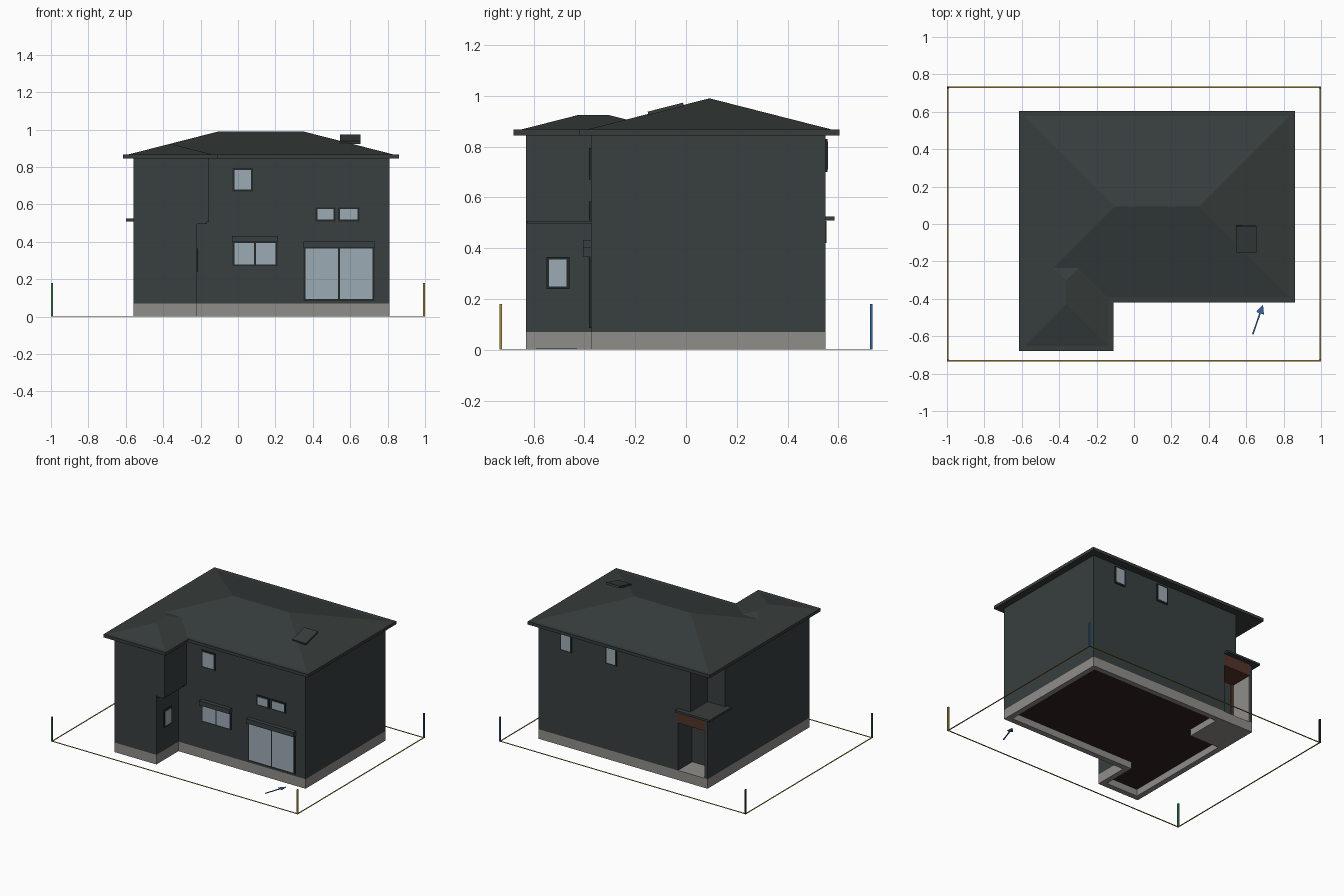
import bpy, bmesh, math
from mathutils import Vector, Matrix

cube = bpy.data.objects.get("Cube")
if cube:
    bpy.data.objects.remove(cube)


def material(name, r, g, b):
    m = bpy.data.materials.new(name)
    m.use_nodes = True
    m.diffuse_color = (r, g, b, 1)
    m.node_tree.nodes["Principled BSDF"].inputs["Base Color"].default_value = (r, g, b, 1)
    return m


WALL = material("slate_wall", .040, .050, .050)
ROOF = material("slate_roof", .038, .047, .046)
STONE = material("grey_concrete", .28, .27, .25)
GLASS = material("pale_glass", .33, .41, .46)
TIMBER = material("brown_timber", .085, .035, .022)
FLOOR = material("dark_brown_floor", .030, .017, .014)
GREEN = material("green", .04, .25, .09)
GOLD = material("gold", .40, .27, .04)
BLUE = material("blue", .03, .13, .38)
BLACK = material("charcoal", .018, .021, .021)


def finish(name, bm, *mats):
    bmesh.ops.recalc_face_normals(bm, faces=bm.faces)
    mesh = bpy.data.meshes.new(name)
    bm.to_mesh(mesh)
    bm.free()
    for m in mats:
        mesh.materials.append(m)
    ob = bpy.data.objects.new(name, mesh)
    bpy.context.collection.objects.link(ob)
    return ob


def box(name, x0, x1, y0, y1, z0, z1, mat):
    bm = bmesh.new()
    bmesh.ops.create_cube(bm, size=1)
    bmesh.ops.scale(bm, vec=(x1 - x0, y1 - y0, z1 - z0), verts=bm.verts)
    bmesh.ops.translate(bm, vec=((x0 + x1) / 2, (y0 + y1) / 2, (z0 + z1) / 2), verts=bm.verts)
    return finish(name, bm, mat)


def prism_mesh(points, z0, z1):
    bm = bmesh.new()
    bottom = bm.faces.new([bm.verts.new((x, y, z0)) for x, y in points])
    top = bmesh.ops.extrude_face_region(bm, geom=[bottom], use_keep_orig=True)["geom"]
    bmesh.ops.translate(bm, vec=(0, 0, z1 - z0),
                        verts=[v for v in top if isinstance(v, bmesh.types.BMVert)])
    bmesh.ops.recalc_face_normals(bm, faces=bm.faces)
    return bm


def prism(name, points, z0, z1, mat):
    return finish(name, prism_mesh(points, z0, z1), mat)


def hip(name, x0, x1, y0, y1, base, slope):
    """Hip roof whose ridge follows the longer side."""
    bm = bmesh.new()
    half = min(x1 - x0, y1 - y0) / 2
    z = base + half * slope
    a, b, c, d = [bm.verts.new((x, y, base)) for x, y in ((x0, y0), (x1, y0), (x1, y1), (x0, y1))]
    if x1 - x0 < y1 - y0:
        a, b, c, d = b, c, d, a
        p, q = bm.verts.new((x0 + half, y0 + half, z)), bm.verts.new((x0 + half, y1 - half, z))
    else:
        p, q = bm.verts.new((x0 + half, y0 + half, z)), bm.verts.new((x1 - half, y0 + half, z))
    for f in ((a, b, q, p), (c, d, p, q), (b, c, q), (d, a, p), (d, c, b, a)):
        bm.faces.new(f)
    return finish(name, bm, ROOF)


# Main dimensions
W, E, S, N = -.56, .81, -.375, .55
WING = -.63


def outline(wing_x, notch_x, notch_y):
    return [(E, S), (E, N), (notch_x, N), (notch_x, notch_y), (W, notch_y),
            (W, WING), (wing_x, WING), (wing_x, S)]


# Foundation, hollow underneath with a dark floor
bm = prism_mesh(outline(-.22, -.32, .385), 0, .07)
under = [f for f in bm.faces if f.normal.z < -.5]
bmesh.ops.inset_region(bm, faces=under, thickness=.04, use_even_offset=True)
hole = bmesh.ops.extrude_face_region(bm, geom=under)["geom"]
bmesh.ops.delete(bm, geom=[f for f in under if f.is_valid], context='FACES_ONLY')
bmesh.ops.translate(bm, vec=(0, 0, .05), verts=[v for v in hole if isinstance(v, bmesh.types.BMVert)])
for f in hole:
    if isinstance(f, bmesh.types.BMFace):
        f.material_index = 1
finish("foundation", bm, STONE, FLOOR)

# Storeys
prism("lower_storey", outline(-.22, -.32, .385), .07, .505, WALL)
prism("upper_storey", outline(-.155, -.42, .35), .505, .85, WALL)
box("wing_band", W + .002, -.165, WING + .005, S, .495, .51, WALL)

# Roof
RW, RE, RS, RN, RWING, RX = -.615, .86, -.42, .605, -.68, -.11
prism("eaves", [(RE, RS), (RE, RN), (RW, RN), (RW, RWING), (RX, RWING), (RX, RS)], .845, .867, ROOF)
hip("main_roof", RW, RE, RS, RN, .86, .255)
hip("wing_roof", RW, RX, RWING, -.05, .86, .255)
hatch = box("roof_panel", -.055, .055, -.072, .072, -.008, .006, ROOF)
hatch.matrix_world = Matrix.Translation((.6, -.08, .95)) @ Matrix.Rotation(math.atan(.255), 4, 'X')

# Corner porch
box("porch_slab", W, -.28, .25, N, 0, .07, STONE)
box("porch_screen", W, W + .02, .385, N, .07, .505, WALL)
box("porch_screen_lining", W + .02, W + .026, .39, N, .07, .42, STONE)
box("porch_lintel", W + .02, -.32, .385, N + .004, .42, .508, TIMBER)
box("porch_canopy", -.6, -.32, .33, .585, .51, .525, ROOF)
box("door_trim", W + .026, W + .05, .385, .392, .07, .42, TIMBER)


def window(name, axis, wall, out, lo, hi, z0, z1, panes=1, rim=.01):
    """Frame plate with glass panes; axis is the one the wall faces."""
    def plate(part, a, b, za, zb, depth, mat):
        n0, n1 = sorted((wall, wall + out * depth))
        span = (n0, n1, a, b) if axis == 'x' else (a, b, n0, n1)
        box(name + part, *span, za, zb, mat)
    plate("_frame", lo - rim, hi + rim, z0 - rim, z1 + rim, .007, BLACK)
    step = (hi - lo + rim) / panes
    for i in range(panes):
        a = lo + i * step
        plate(f"_glass_{i + 1}", a, a + step - rim, z0, z1, .009, GLASS)


# Windows
window("upper_front_window", 'y', S, -1, -.02, .07, .68, .785)
window("small_window_a", 'y', S, -1, .425, .51, .52, .575)
window("small_window_b", 'y', S, -1, .545, .64, .52, .575)
window("kitchen_window", 'y', S, -1, -.02, .2, .28, .395, 2)
window("patio_door", 'y', S, -1, .36, .72, .095, .365, 2)
window("wing_window", 'x', -.22, 1, -.54, -.47, .25, .355)
for i, x in enumerate((.22, .585)):
    window(f"back_window_{i + 1}", 'y', N, 1, x - .035, x + .035, .71, .82)

# Shutter boxes
box("kitchen_shutter_box", -.032, .213, S - .03, S, .398, .432, WALL)
box("patio_shutter_box", .35, .732, S - .03, S, .368, .402, WALL)

# Plot boundary rails and corner posts
PX, PY, T = 1, .735, .01
for s, side in ((-1, "right"), (1, "left")):
    x = s * (PX - T / 2)
    box(side + "_rail", x - .004, x + .004, -PY, PY, 0, .003, GOLD)
for s, side in ((-1, "front"), (1, "back")):
    y = s * (PY - T / 2)
    box(side + "_rail", -PX, PX, y - .004, y + .004, 0, .003, GOLD)
for sx, sy, mat in ((-1, -1, GREEN), (1, -1, GOLD), (1, 1, BLUE), (-1, 1, BLACK)):
    x, y = sx * (PX - T / 2), sy * (PY - T / 2)
    box(mat.name + "_post", x - T / 2, x + T / 2, y - T / 2, y + T / 2, 0, .18, mat)

# Entry arrow lying on the ground
tail, tip = Vector((.635, -.59)), Vector((.69, -.43))
d = (tip - tail).normalized()
n = Vector((-d.y, d.x))
neck = tip - d * .05
prism("ground_arrow", [tail - n * .004, neck - n * .004, neck - n * .022, tip,
                       neck + n * .022, neck + n * .004, tail + n * .004], 0, .004, BLUE)
